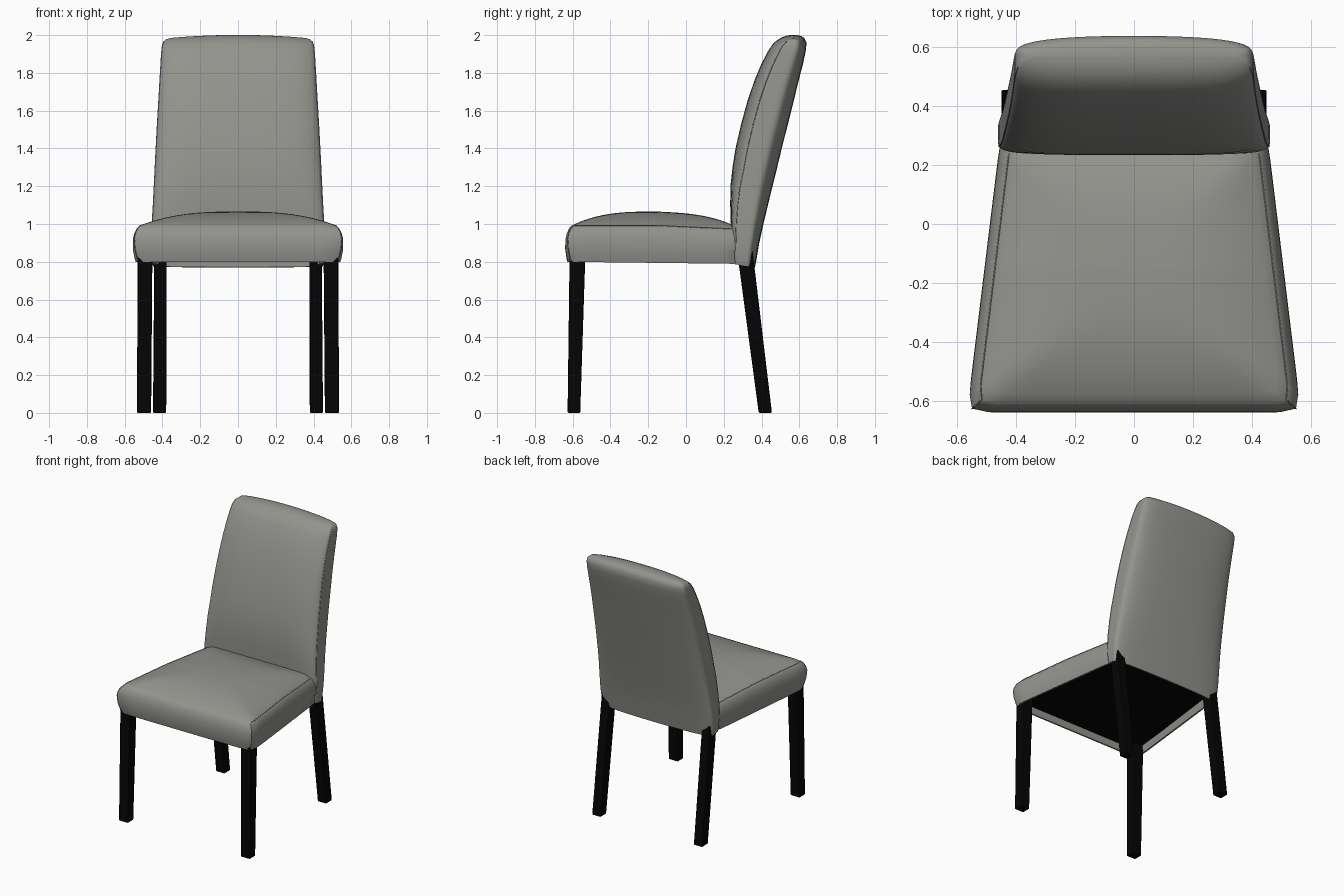
import bpy, bmesh, math
from mathutils import Vector

cube = bpy.data.objects.get("Cube")
if cube:
    bpy.data.objects.remove(cube, do_unlink=True)


def make_material(name, color):
    mat = bpy.data.materials.new(name)
    mat.use_nodes = True
    mat.diffuse_color = (*color, 1)
    bsdf = next(n for n in mat.node_tree.nodes if n.type == "BSDF_PRINCIPLED")
    bsdf.inputs["Base Color"].default_value = (*color, 1)
    bsdf.inputs["Roughness"].default_value = 0.8
    return mat


grey = make_material("warm grey fabric", (0.292, 0.292, 0.27))
black = make_material("black wood", (0.0015, 0.0015, 0.0015))
SIDES = 96
CORNER = SIDES // 8
PANEL_Z = 0.85


def unit_outline(n_rear, n_front):
    """Points of a rounded square, counter-clockwise, from -1 to 1."""
    pts = []
    for i in range(SIDES):
        a = math.tau * i / SIDES
        c, s = math.cos(a), math.sin(a)
        n = n_rear if s > 0 else n_front
        r = (abs(c) ** n + abs(s) ** n) ** (-1 / n)
        pts.append((c * r, s * r))
    return pts


def loft(name, rings, mat, smooth=40):
    """Skin a stack of closed rings and cap both ends."""
    bm = bmesh.new()
    loops = [[bm.verts.new(p) for p in ring] for ring in rings]
    for low, high in zip(loops, loops[1:]):
        for i in range(len(low)):
            j = (i + 1) % len(low)
            bm.faces.new((low[i], low[j], high[j], high[i]))
    bm.faces.new(loops[0][::-1])
    bm.faces.new(loops[-1])
    bmesh.ops.recalc_face_normals(bm, faces=bm.faces)
    mesh = bpy.data.meshes.new(name)
    bm.to_mesh(mesh)
    bm.free()
    mesh.materials.append(mat)
    obj = bpy.data.objects.new(name, mesh)
    bpy.context.collection.objects.link(obj)
    if smooth:
        bpy.ops.object.select_all(action="DESELECT")
        obj.select_set(True)
        bpy.context.view_layer.objects.active = obj
        bpy.ops.object.shade_smooth_by_angle(angle=math.radians(smooth))
    return obj


def seam(name, points):
    """Thin stitched ridge along a path."""
    curve = bpy.data.curves.new(name, "CURVE")
    curve.dimensions = "3D"
    curve.bevel_depth = 0.0025
    curve.bevel_resolution = 1
    spline = curve.splines.new("POLY")
    spline.points.add(len(points) - 1)
    for sp, p in zip(spline.points, points):
        sp.co = (*p, 1)
    curve.materials.append(grey)
    bpy.context.collection.objects.link(bpy.data.objects.new(name, curve))


# Seat: side wall with a deep open hem, then a domed cushion top
FRONT, REAR = -0.64, 0.33
MID, HALF = (FRONT + REAR) / 2, (REAR - FRONT) / 2


def seat_ring(z, inset, scale=1.0):
    ring = []
    upper = max(0, min(1, (z - 0.85) / 0.12))
    n = 2.5 + (13.5 + 20 * upper) * scale ** 3
    for u, v in unit_outline(n, n):
        u, v = u * scale, v * scale
        y = MID + v * (HALF - inset)
        half_width = 0.562 - 0.122 * (y + 0.6) - inset
        drop = 0.02 * upper * max(0, v) + 0.012 * (1 - upper) * (y - FRONT)
        # the hem stops where the backrest takes over
        height = max(z - drop, PANEL_Z + 0.01) if y > 0.26 else z - drop
        ring.append(Vector((u * half_width, y, height)))
    return ring


wall = [(0.875, 0.032), (0.8, 0.024), (0.8, 0.012), (0.82, 0.007), (0.87, 0.0),
        (0.92, 0.002), (0.95, 0.009), (0.975, 0.02), (0.992, 0.035)]
wall_rings = [seat_ring(z, inset) for z, inset in wall]
top_rings = []
for k in range(1, 16):
    s = 1 - k / 16
    top_rings.append(seat_ring(0.992 + 0.074 * (1 - s ** 3), 0.035, s))
loft("seat", wall_rings + top_rings, grey)

# Seat seams: up each front corner, then back along the side
for side, label, i in ((1, "left", SIDES - CORNER), (-1, "right", SIDES - 3 * CORNER)):
    start = wall_rings[-1][i]
    path = [p for p in wall_rings[-1] if p.x * side > 0.4 and start.y + 0.001 < p.y < 0.24]
    rise = [ring[i] for ring in wall_rings[2:]]
    seam("seat_seam_" + label, rise + sorted(path, key=lambda p: p.y))

# Backrest: leaning padded slab (height, front y, rear y, half width)
stations = [
    (0.875, 0.265, 0.355, 0.435), (0.79, 0.26, 0.352, 0.438),
    (0.79, 0.25, 0.365, 0.45), (0.815, 0.245, 0.37, 0.456),
    (0.90, 0.24, 0.388, 0.461), (1.0, 0.237, 0.41, 0.457),
    (1.1, 0.234, 0.434, 0.451),
    (1.2, 0.235, 0.458, 0.446), (1.3, 0.246, 0.483, 0.441),
    (1.4, 0.262, 0.507, 0.436), (1.53, 0.292, 0.54, 0.429),
    (1.65, 0.325, 0.57, 0.422), (1.76, 0.362, 0.597, 0.416),
    (1.85, 0.4, 0.62, 0.411), (1.92, 0.437, 0.635, 0.407),
    (1.96, 0.465, 0.638, 0.403), (1.985, 0.5, 0.626, 0.395),
    (1.996, 0.528, 0.608, 0.38), (2.0, 0.55, 0.586, 0.36),
    (2.001, 0.568, 0.568, 0.34)]
outline = unit_outline(5, 8)
back_rings = []
for z, y0, y1, half_width in stations:
    lift = max(0, z - 1.6) / 0.4
    front_bow = 0.28 * max(0, min(1, (z - 1.0) / 0.3))
    ring = []
    for u, v in outline:
        x = u * half_width
        bow = 0.2 * u * u if v > 0 else front_bow * u ** 4
        y = (y0 + y1) / 2 + v * (y1 - y0) / 2 * (1 - bow)
        height = z - 0.02 * lift * (x / 0.4) ** 2
        if z < 0.85:
            height -= 0.16 * (y - 0.24)
            # the front wall is open below the seat panel
            if v < -0.3 and abs(u) < 0.94:
                height = PANEL_Z + 0.01
        ring.append(Vector((x, y, height)))
    back_rings.append(ring)
loft("backrest", back_rings, grey)

# Seams up both sides of the backrest, just behind the front roll
for i, label in ((SIDES - 9, "left"), (SIDES // 2 + 9, "right")):
    seam("backrest_seam_" + label, [r[i] for r in back_rings[4:17]])

# Underside panel, set up inside the hem
panel = [[(-0.528, -0.612, z), (0.528, -0.612, z), (0.43, 0.352, z), (-0.43, 0.352, z)]
         for z in (PANEL_Z, PANEL_Z + 0.02)]
loft("underside_panel", panel, black, 0)


# Legs: straight tapered front pair and raked rear pair
def rectangle(x0, x1, y0, y1, z):
    return [(x0, y0, z), (x1, y0, z), (x1, y1, z), (x0, y1, z)]


for side, label in ((1, "left"), (-1, "right")):
    front = [rectangle(0.46, 0.535, -0.627, -0.56, 0),
             rectangle(0.453, 0.531, -0.616, -0.532, PANEL_Z + 0.01)]
    rear = [rectangle(0.38, 0.45, 0.385, 0.455, 0),
            rectangle(0.377, 0.443, 0.27, 0.352, PANEL_Z + 0.01)]
    for part, rings in (("front", front), ("rear", rear)):
        rings = [[(x * side, y, z) for x, y, z in ring] for ring in rings]
        leg = loft(f"{part}_leg_{label}", rings, black, 0)
        bevel = leg.modifiers.new("soft_edges", "BEVEL")
        bevel.width = 0.006
        bevel.segments = 2
